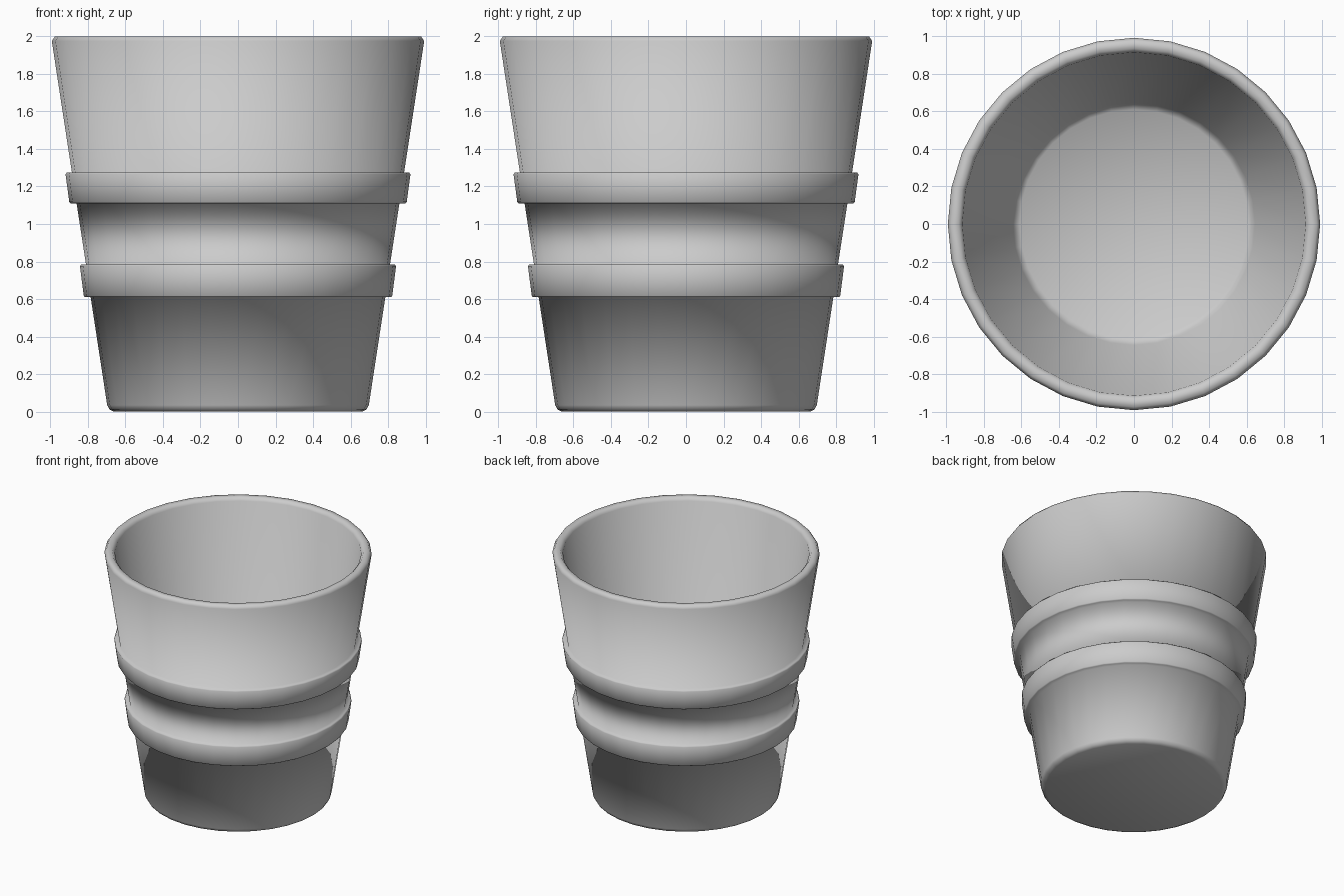
import bpy, bmesh
from math import cos, sin, tau

if "Cube" in bpy.data.objects:
    bpy.data.objects.remove(bpy.data.objects["Cube"])

SIDES = 32

# Closed cup profile (radius, height): outside from base to rim, then inside to floor
PROFILE = [
    (0.66, 0.0), (0.685, 0.012), (0.697, 0.035),       # base edge
    (0.785, 0.61), (0.815, 0.61), (0.822, 0.618),      # lower band
    (0.842, 0.775), (0.834, 0.785), (0.81, 0.785),
    (0.86, 1.11), (0.892, 1.11), (0.899, 1.118),       # upper band
    (0.919, 1.265), (0.911, 1.275), (0.885, 1.275),
    (0.992, 1.975), (0.975, 2.0), (0.935, 2.0), (0.915, 1.975),  # rim
    (0.645, 0.10), (0.61, 0.07),                       # inner wall and floor edge
]


def lathe(name, profile, sides):
    bm = bmesh.new()
    rings = [[bm.verts.new((r * cos(tau * i / sides), r * sin(tau * i / sides), z))
              for i in range(sides)] for r, z in profile]
    for a, b in zip(rings, rings[1:]):
        for i in range(sides):
            j = (i + 1) % sides
            bm.faces.new((a[i], a[j], b[j], b[i]))
    # underside and inner floor
    bm.faces.new(rings[0][::-1])
    bm.faces.new(rings[-1])
    for f in bm.faces:
        f.smooth = True
    mesh = bpy.data.meshes.new(name)
    bm.to_mesh(mesh)
    bm.free()
    obj = bpy.data.objects.new(name, mesh)
    bpy.context.collection.objects.link(obj)
    return obj


lathe("banded_cup", PROFILE, SIDES)
